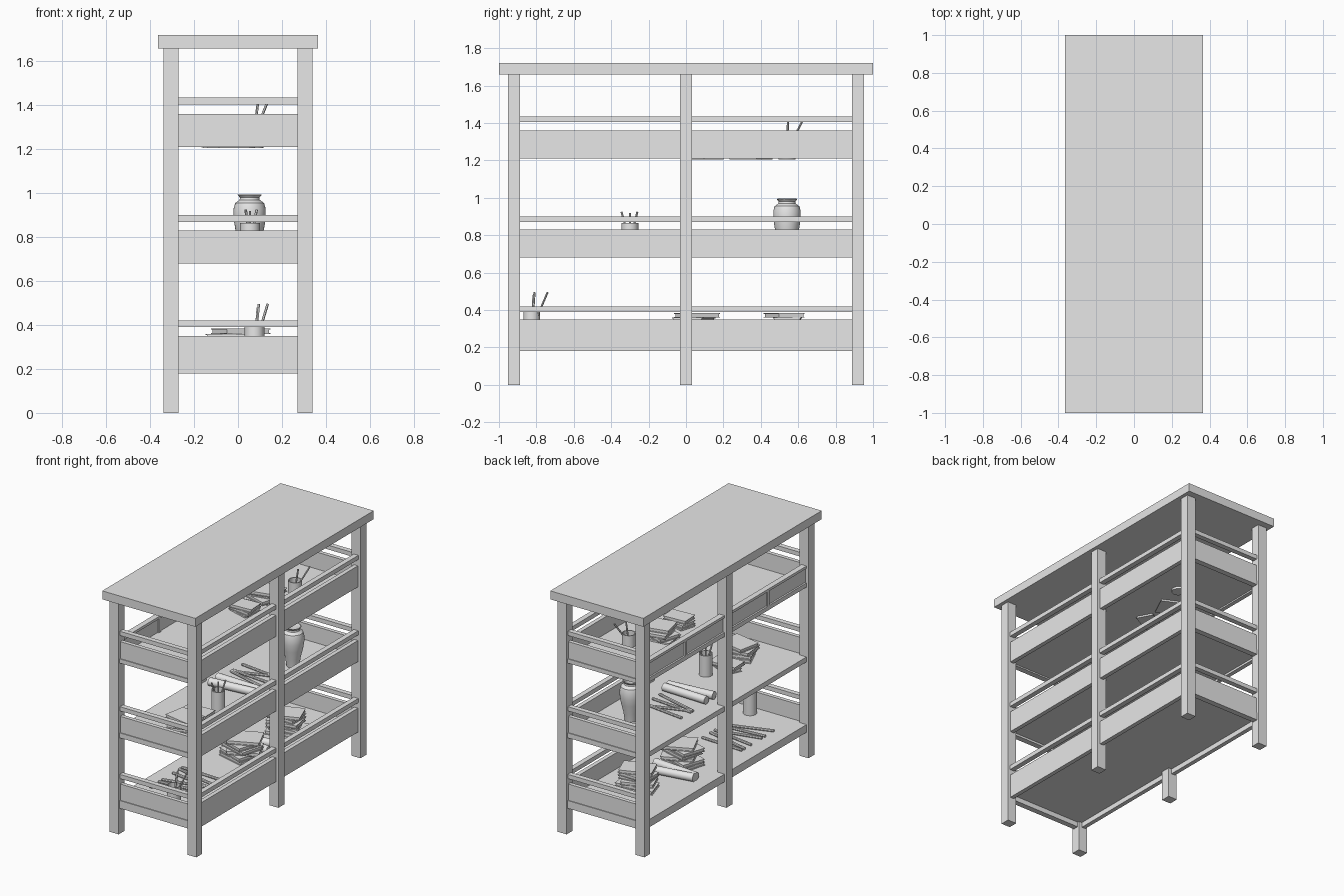
import bpy, bmesh, math, random
from mathutils import Vector

random.seed(4)
cube = bpy.data.objects.get("Cube")
if cube:
    bpy.data.objects.remove(cube)

grey = bpy.data.materials.new("light_grey")
grey.use_nodes = True
grey.diffuse_color = (0.8, 0.8, 0.8, 1)
grey.node_tree.nodes["Principled BSDF"].inputs["Base Color"].default_value = (0.8, 0.8, 0.8, 1)


def finish(name, bm, smooth=False):
    bmesh.ops.recalc_face_normals(bm, faces=bm.faces)
    mesh = bpy.data.meshes.new(name)
    bm.to_mesh(mesh)
    bm.free()
    mesh.materials.append(grey)
    ob = bpy.data.objects.new(name, mesh)
    bpy.context.collection.objects.link(ob)
    if smooth:
        bpy.ops.object.select_all(action='DESELECT')
        ob.select_set(True)
        bpy.context.view_layer.objects.active = ob
        bpy.ops.object.shade_smooth_by_angle(angle=math.radians(35))
    return ob


def box(name, x, y, z, turn=0):
    """Box from (min, max) ranges, turned about its own centre."""
    bm = bmesh.new()
    bmesh.ops.create_cube(bm, size=1)
    for v in bm.verts:
        v.co = Vector(((x[1] - x[0]) * v.co.x, (y[1] - y[0]) * v.co.y, (z[1] - z[0]) * v.co.z))
    ob = finish(name, bm)
    ob.location = (sum(x) / 2, sum(y) / 2, sum(z) / 2)
    ob.rotation_euler.z = turn
    return ob


def rod(name, start, end, radius, sides=12):
    start, end = Vector(start), Vector(end)
    bm = bmesh.new()
    bmesh.ops.create_cone(bm, cap_ends=True, segments=sides, radius1=radius,
                          radius2=radius, depth=(end - start).length)
    ob = finish(name, bm, True)
    ob.location = (start + end) / 2
    ob.rotation_euler = (end - start).to_track_quat('Z', 'Y').to_euler()
    return ob


def lathe(name, profile, location, sides=24):
    bm = bmesh.new()
    verts = [bm.verts.new((r, 0, z)) for r, z in profile]
    edges = [bm.edges.new(pair) for pair in zip(verts, verts[1:])]
    bmesh.ops.spin(bm, geom=verts + edges, axis=(0, 0, 1), cent=(0, 0, 0),
                   angle=math.tau, steps=sides)
    bmesh.ops.remove_doubles(bm, verts=bm.verts, dist=0.0005)
    ob = finish(name, bm, True)
    ob.location = location
    return ob


# Top and posts
box("table_top", (-0.365, 0.365), (-1, 1), (1.66, 1.72))
for side in (-1, 1):
    for row, y in (("front", -0.92), ("middle", 0), ("back", 0.92)):
        x = side * 0.305
        box(f"{row}_post", (x - 0.035, x + 0.035), (y - 0.033, y + 0.033), (0, 1.66))

# Shelves: panel, apron, side boards and guard rails
BAYS = ((-0.89, -0.033), (0.033, 0.89))
LEVELS = (("bottom", 0.18, 0.235, 0.35, 0.39), ("middle", 0.68, 0.715, 0.83, 0.87),
          ("top", 1.21, 1.24, 1.36, 1.405))
for level, low, floor, high, rail in LEVELS:
    box(f"{level}_shelf", (-0.31, 0.31), (-0.93, 0.93), (floor - 0.02, floor))
    box(f"{level}_open_side_apron", (-0.325, -0.295), (-0.89, 0.89), (low, floor))
    for end, y in (("front", -0.92), ("back", 0.92)):
        box(f"{level}_{end}_apron", (-0.27, 0.27), (y - 0.02, y + 0.02), (low, floor))
        box(f"{level}_{end}_board", (-0.27, 0.27), (y - 0.014, y + 0.014), (floor, high))
        box(f"{level}_{end}_rail", (-0.27, 0.27), (y - 0.018, y + 0.018), (rail, rail + 0.03))
    for bay in BAYS:
        box(f"{level}_side_board", (0.29, 0.32), bay, (low, high))
        box(f"{level}_side_rail", (0.287, 0.323), bay, (rail, rail + 0.03))

# Drawers along the open side of the top shelf
for a, b in BAYS:
    mid = (a + b) / 2
    box("drawer_top_strip", (-0.325, -0.285), (a, b), (1.342, 1.36))
    box("drawer_divider", (-0.325, -0.29), (mid - 0.01, mid + 0.01), (1.24, 1.342))
    for p, q in ((a, mid - 0.01), (mid + 0.01, b)):
        box("drawer_front", (-0.318, -0.295), (p + 0.004, q - 0.004), (1.244, 1.338))


# Stationery on the shelves
def cup(x, y, z, height, tips):
    r = 0.045
    lathe("pencil_cup", [(0, 0), (r, 0), (r, height), (r - 0.006, height),
                         (r - 0.006, 0.01), (0, 0.01)], (x, y, z))
    for dx, dy, top in tips:
        rod("pencil", (x - dx * 0.2, y - dy * 0.2, z + 0.02), (x + dx, y + dy, top), 0.006, 6)


def books(x, y, z, count, width=0.2, depth=0.15, thick=0.025):
    for i in range(count):
        turn = random.uniform(-0.5, 0.5)
        cx, cy = x + random.uniform(-0.02, 0.02), y + random.uniform(-0.015, 0.015)
        base = z + i * thick
        for part, inset, lo, hi in (("cover", 0, 0, 0.004), ("pages", 0.005, 0.004, 0.02),
                                    ("cover", 0, 0.02, 0.024)):
            w, d = width / 2 - inset, depth / 2 - inset
            box(f"book_{part}", (cx - w, cx + w), (cy - d, cy + d), (base + lo, base + hi), turn)


def scrolls(x, y, z, count):
    for i in range(count):
        r = 0.028
        yy = y + i * 0.065
        tilt = random.uniform(-0.03, 0.03)
        rod("paper_roll", (x - 0.17, yy - tilt, z + r), (x + 0.17, yy + tilt, z + r), r, 20)


def sticks(x, y, z, count, spacing=0.06):
    for i in range(count):
        yy = y + i * spacing
        tilt = random.uniform(-0.06, 0.06)
        rod("loose_stick", (x - 0.16, yy - tilt, z + 0.01), (x + 0.16, yy + tilt, z + 0.01), 0.01, 8)


cup(0.075, -0.825, 0.235, 0.16, ((0.02, 0.015, 0.495), (0.06, 0.085, 0.495), (0.015, 0.01, 0.48)))
cup(0.055, -0.3, 0.715, 0.15, ((0.03, 0.04, 0.925), (-0.02, -0.045, 0.925), (0.0, 0.0, 0.92)))
cup(0.07, 0.54, 1.205, 0.12, ((0.06, 0.08, 1.405), (0.02, 0.005, 1.405)))

books(0, 0.05, 0.235, 6, 0.22, 0.17)
books(0.01, 0.53, 0.235, 6, 0.22, 0.15)
books(0.03, -0.64, 0.715, 4, 0.2, 0.16)
books(0, -0.45, 0.715, 2, 0.2, 0.12)
books(-0.03, 0.11, 1.205, 4, 0.17, 0.12)
books(-0.03, 0.34, 1.205, 5, 0.2, 0.16)

scrolls(-0.06, 0.2, 0.235, 2)
scrolls(-0.04, 0.0, 0.715, 2)
sticks(-0.06, -0.62, 0.235, 6)
sticks(-0.05, 0.18, 0.715, 4, 0.05)

# Vase
lathe("vase", [(0, 0), (0.042, 0), (0.05, 0.06), (0.065, 0.12), (0.073, 0.17), (0.073, 0.215),
               (0.066, 0.24), (0.046, 0.255), (0.044, 0.265), (0.055, 0.278), (0.05, 0.28),
               (0.038, 0.262), (0.036, 0.2), (0, 0.2)], (0.053, 0.54, 0.715), 32)
